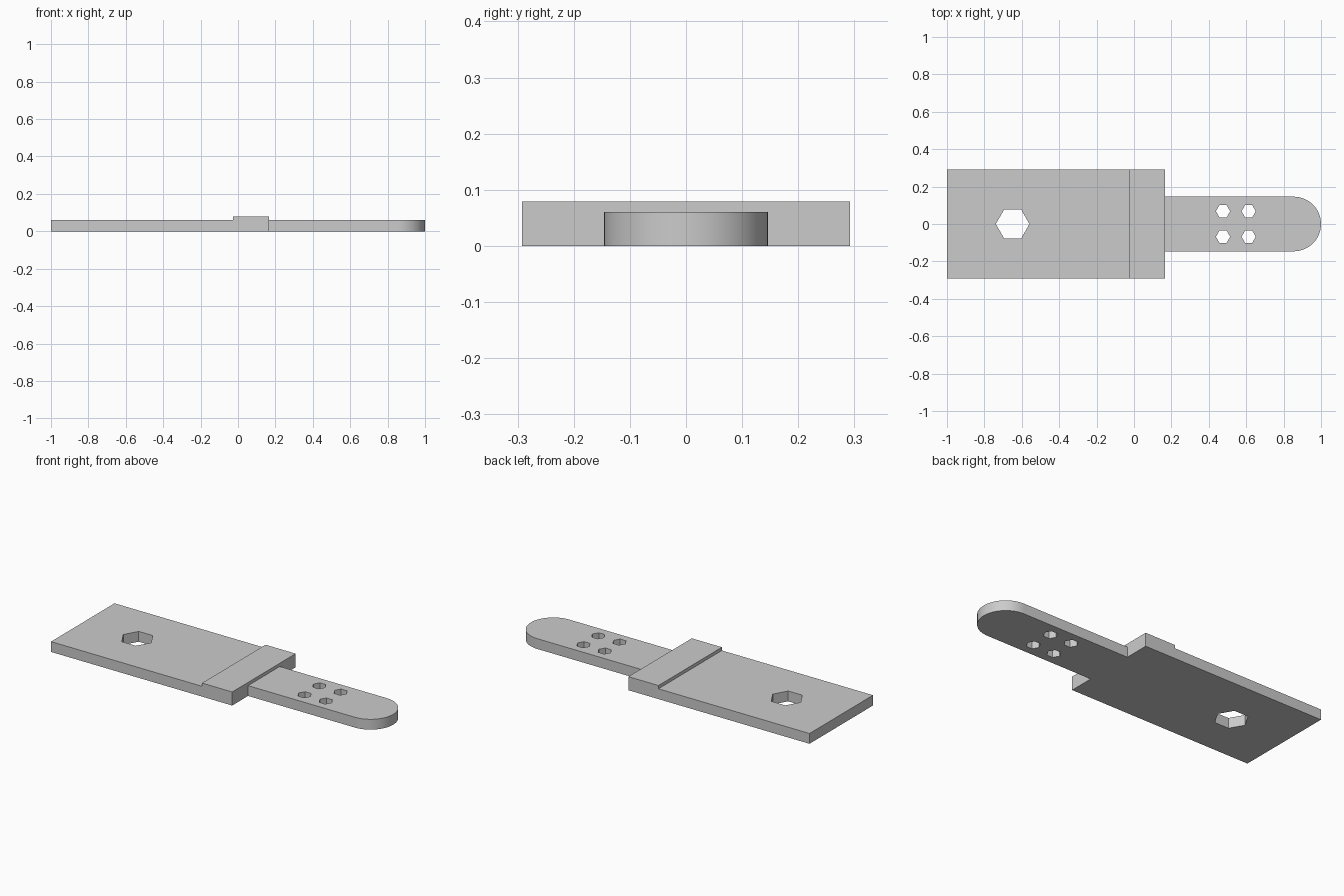
import bpy
import bmesh
from math import pi, cos, sin
from mathutils import Vector

cube = bpy.data.objects.get("Cube")
if cube:
    bpy.data.objects.remove(cube, do_unlink=True)

# Main dimensions
BACK, STEP, SHOULDER, TIP = -1.0, -0.027, 0.167, 1.0
HALF_WIDTH, TONGUE_HALF = 0.292, 0.146
THICK, RIDGE_TOP = 0.06, 0.079

grey = bpy.data.materials.new("plain grey")
grey.use_nodes = True
colour = (0.6, 0.6, 0.6, 1)
grey.diffuse_color = colour
grey.node_tree.nodes["Principled BSDF"].inputs["Base Color"].default_value = colour


def extrude_outline(name, points, direction):
    """Solid made by sweeping a closed outline along a direction."""
    bm = bmesh.new()
    face = bm.faces.new([bm.verts.new(p) for p in points])
    swept = bmesh.ops.extrude_face_region(bm, geom=[face])["geom"]
    bmesh.ops.translate(bm, vec=Vector(direction),
                        verts=[v for v in swept if isinstance(v, bmesh.types.BMVert)])
    bmesh.ops.recalc_face_normals(bm, faces=bm.faces)
    mesh = bpy.data.meshes.new(name)
    bm.to_mesh(mesh)
    bm.free()
    mesh.materials.append(grey)
    obj = bpy.data.objects.new(name, mesh)
    bpy.context.collection.objects.link(obj)
    return obj


def cut_hex_hole(target, name, x, y, radius):
    """Six-sided hole through the target, corners pointing along x."""
    ring = [(x + radius * cos(i * pi / 3), y + radius * sin(i * pi / 3), -0.1)
            for i in range(6)]
    cutter = extrude_outline(name, ring, (0, 0, 0.3))
    cutter.hide_render = True
    cutter.hide_set(True)
    cutter.display_type = 'WIRE'
    cut = target.modifiers.new(name, 'BOOLEAN')
    cut.operation = 'DIFFERENCE'
    cut.solver = 'EXACT'
    cut.object = cutter


# Wide plate with the raised ridge at its shoulder
side_profile = [(BACK, 0), (SHOULDER, 0), (SHOULDER, RIDGE_TOP),
                (STEP, RIDGE_TOP), (STEP, THICK), (BACK, THICK)]
plate = extrude_outline("wide_plate", [(x, -HALF_WIDTH, z) for x, z in side_profile],
                        (0, 2 * HALF_WIDTH, 0))
cut_hex_hole(plate, "large_hole_cutter", -0.649, 0, 0.09)

# Narrow tongue with a round end
SEGMENTS = 32
centre = TIP - TONGUE_HALF
outline = [(SHOULDER, TONGUE_HALF, 0), (SHOULDER, -TONGUE_HALF, 0)]
for i in range(SEGMENTS + 1):
    a = -pi / 2 + pi * i / SEGMENTS
    outline.append((centre + TONGUE_HALF * cos(a), TONGUE_HALF * sin(a), 0))
tongue = extrude_outline("tongue", outline, (0, 0, THICK))

# Four small holes in the tongue
for x in (0.476, 0.613):
    for y in (-0.068, 0.068):
        cut_hex_hole(tongue, "small_hole_cutter", x, y, 0.038)

# Smooth the round end while keeping edges sharp
bpy.ops.object.select_all(action='DESELECT')
tongue.select_set(True)
bpy.context.view_layer.objects.active = tongue
bpy.ops.object.shade_smooth_by_angle(angle=pi / 6)
